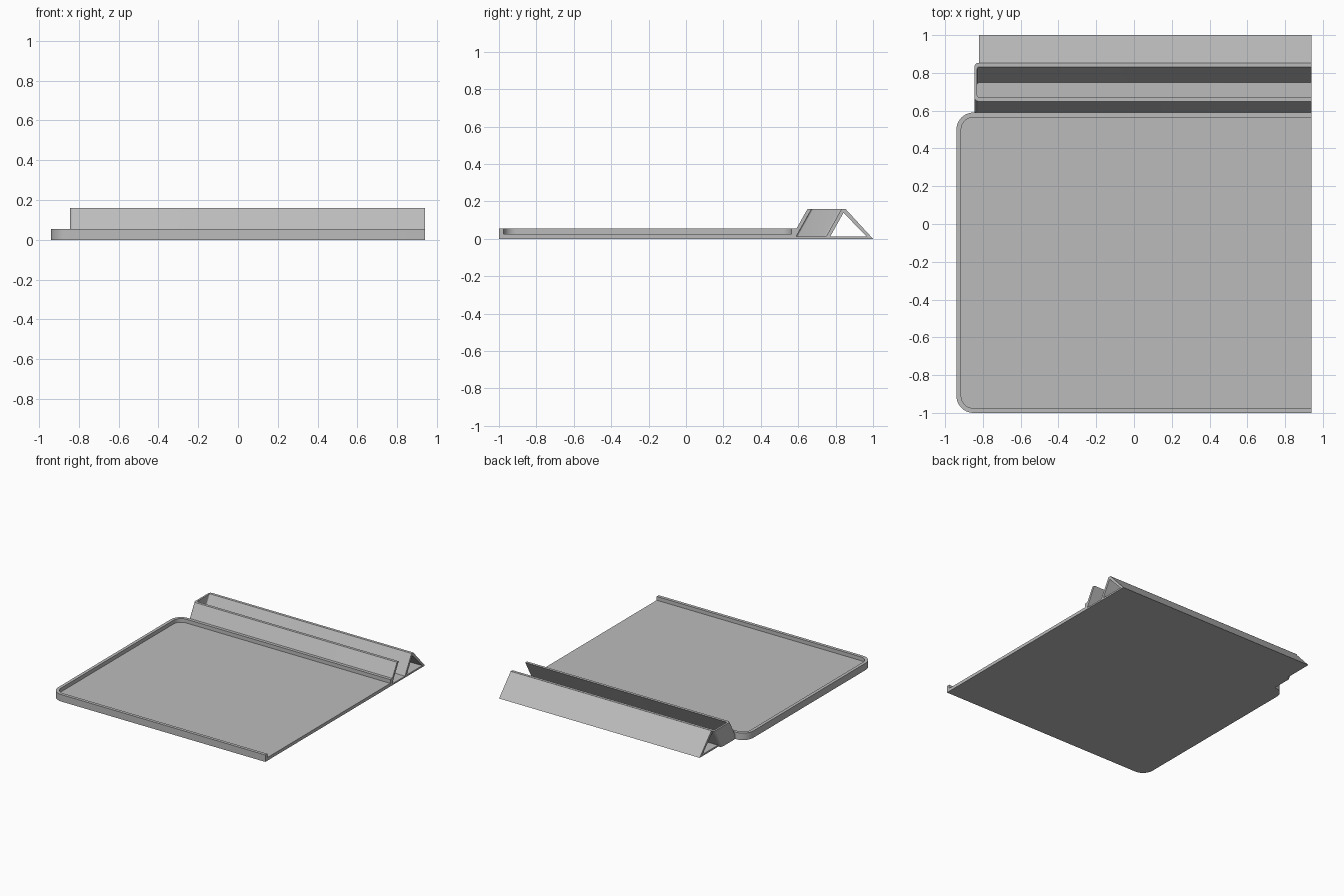
import bpy, bmesh, math

cube = bpy.data.objects.get("Cube")
if cube:
    bpy.data.objects.remove(cube, do_unlink=True)

grey = bpy.data.materials.new("plain grey")
grey.use_nodes = True
colour = (0.5, 0.5, 0.5, 1)
grey.diffuse_color = colour
grey.node_tree.nodes["Principled BSDF"].inputs["Base Color"].default_value = colour

END = 0.94  # open end shared by every part


def finish(bm, name):
    bmesh.ops.recalc_face_normals(bm, faces=bm.faces)
    mesh = bpy.data.meshes.new(name)
    bm.to_mesh(mesh)
    bm.free()
    mesh.materials.append(grey)
    obj = bpy.data.objects.new(name, mesh)
    bpy.context.collection.objects.link(obj)
    bpy.ops.object.select_all(action='DESELECT')
    obj.select_set(True)
    bpy.context.view_layer.objects.active = obj
    bpy.ops.object.shade_smooth_by_angle(angle=math.radians(30))
    return obj


def outline(left, front, back, radius, steps=10):
    """Path from the open end round two rounded corners and back again."""
    points = [(END, front)]
    for cy, start in ((front + radius, 270), (back - radius, 180)):
        for i in range(steps + 1):
            a = math.radians(start - 90 * i / steps)
            points.append((left + radius + radius * math.cos(a),
                           cy + radius * math.sin(a)))
    return points + [(END, back)]


def open_tray(name, left, front, back, height, floor, side, wall, radius, inner_radius, lean=0):
    """Shallow tray, open at one end, whose walls lean backwards."""
    bm = bmesh.new()
    outer = outline(left, front, back, radius)
    inner = outline(left + side, front + wall, back - wall, inner_radius)

    def ring(path, z):
        return [bm.verts.new((x, y + lean * z, z)) for x, y in path]

    rings = [ring(outer, 0), ring(outer, height), ring(inner, height), ring(inner, floor)]
    for a, b in zip(rings, rings[1:]):
        for i in range(len(a) - 1):
            bm.faces.new((a[i], a[i + 1], b[i + 1], b[i]))
    bm.faces.new(rings[0])
    bm.faces.new(rings[-1])
    # cut end
    bm.faces.new([r[0] for r in rings] + [r[-1] for r in reversed(rings)])
    return finish(bm, name)


def prism(name, profile, left):
    """Extrude a side profile from the left limit to the open end."""
    bm = bmesh.new()
    face = bm.faces.new([bm.verts.new((left, y, z)) for y, z in profile])
    new = bmesh.ops.extrude_face_region(bm, geom=[face])["geom"]
    bmesh.ops.translate(bm, vec=(END - left, 0, 0),
                        verts=[v for v in new if isinstance(v, bmesh.types.BMVert)])
    return finish(bm, name)


# Wide flat tray
open_tray("tray", -0.94, -1, 0.59, 0.055, 0.025, 0.025, 0.025, 0.09, 0.065)

# Slanted slot behind the tray
open_tray("leaning_slot", -0.845, 0.56, 0.764, 0.16, 0.012, 0.015, 0.022, 0.022, 0.01, 0.56)

# Base plate and sloping strut behind the slot
prism("rear_brace", [(0.764, 0), (1, 0), (0.853, 0.16), (0.842, 0.14),
                     (0.965, 0.013), (0.771, 0.013)], -0.82)
